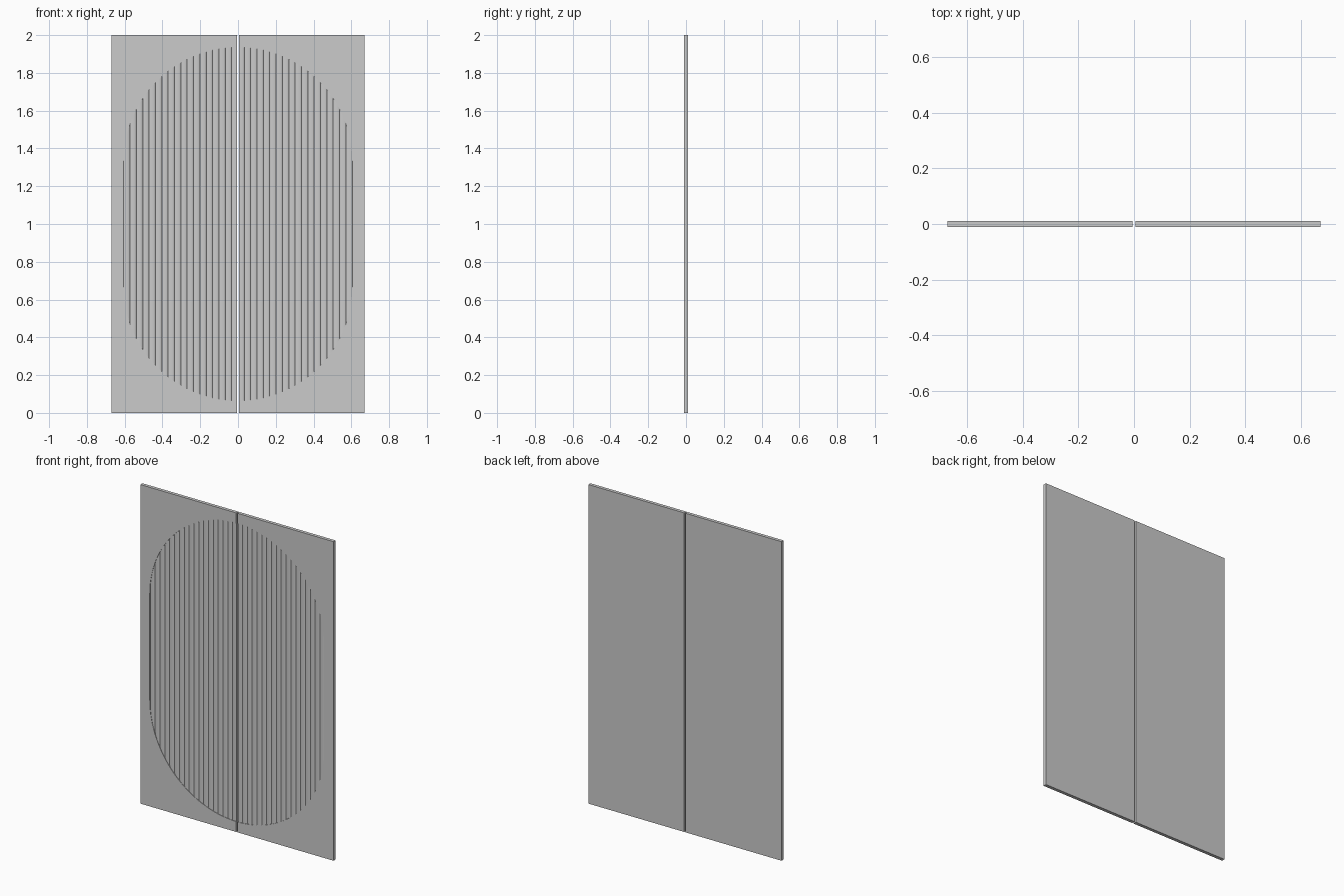
import bpy, bmesh, math

if "Cube" in bpy.data.objects:
    bpy.data.objects.remove(bpy.data.objects["Cube"])

# Door pair: x 0.005..0.67 each side, with a recessed reeded stadium across both
GAP, W, H = 0.005, 0.67, 2.0
FRONT, FLOOR, BACK = -0.0105, -0.004, 0.0105
CREST = -0.0085
R, S = 0.605, 0.33            # stadium radius and half of its straight part
PITCH = R / 18


def half_height(x):
    return S + math.sqrt(max(R * R - x * x, 0.0))


def finish(bm, name, smooth=False):
    me = bpy.data.meshes.new(name)
    bm.to_mesh(me)
    bm.free()
    ob = bpy.data.objects.new(name, me)
    bpy.context.collection.objects.link(ob)
    if smooth:
        bpy.context.view_layer.objects.active = ob
        ob.select_set(True)
        bpy.ops.object.shade_smooth_by_angle(angle=math.radians(30))
        ob.select_set(False)


def prism(name, outline, y0, y1):
    """Extrude an x/z outline from y0 to y1."""
    bm = bmesh.new()
    face = bm.faces.new([bm.verts.new((x, y0, z)) for x, z in outline])
    res = bmesh.ops.extrude_face_region(bm, geom=[face])
    for v in res["geom"]:
        if isinstance(v, bmesh.types.BMVert):
            v.co.y = y1
    bmesh.ops.recalc_face_normals(bm, faces=bm.faces)
    finish(bm, name)


# Rounded reed section: (fraction across the reed, fraction of its height)
REED = [(0, 0), (0.06, 0.4), (0.13, 0.72), (0.25, 0.92), (0.5, 1.0),
        (0.75, 0.92), (0.87, 0.72), (0.94, 0.4)]
columns = []
for i in range(18):
    for u, t in REED:
        columns.append((max((i + u) * PITCH, GAP), FLOOR + t * (CREST - FLOOR)))
columns.append((R, FLOOR))
# drop the samples hidden by the centre gap, then close the inner end
columns = [c for c in columns if c[0] > GAP]
columns = [(GAP, FLOOR), (GAP, columns[0][1])] + columns

for side, label in ((-1, "left"), (1, "right")):
    # backing panel
    box = [(GAP, 0), (W, 0), (W, H), (GAP, H)]
    prism(label + "_door_panel", [(side * x, z) for x, z in box], FLOOR, BACK)

    # raised face around the half stadium
    arc = [(x, half_height(x)) for x, y in columns[1:]]
    outline = [(GAP, 0), (W, 0), (W, H), (GAP, H)]
    outline += [(x, 1 + h) for x, h in arc]
    outline += [(x, 1 - h) for x, h in reversed(arc)]
    prism(label + "_door_face", [(side * x, z) for x, z in outline], FRONT, FLOOR)

    # vertical reeds trimmed by the stadium
    bm = bmesh.new()
    pairs = [(bm.verts.new((side * x, y, 1 - half_height(x))),
              bm.verts.new((side * x, y, 1 + half_height(x)))) for x, y in columns]
    for (a, b), (c, d) in zip(pairs, pairs[1:]):
        bm.faces.new((a, c, d, b) if side > 0 else (a, b, d, c))
    finish(bm, label + "_door_reeds", smooth=True)
